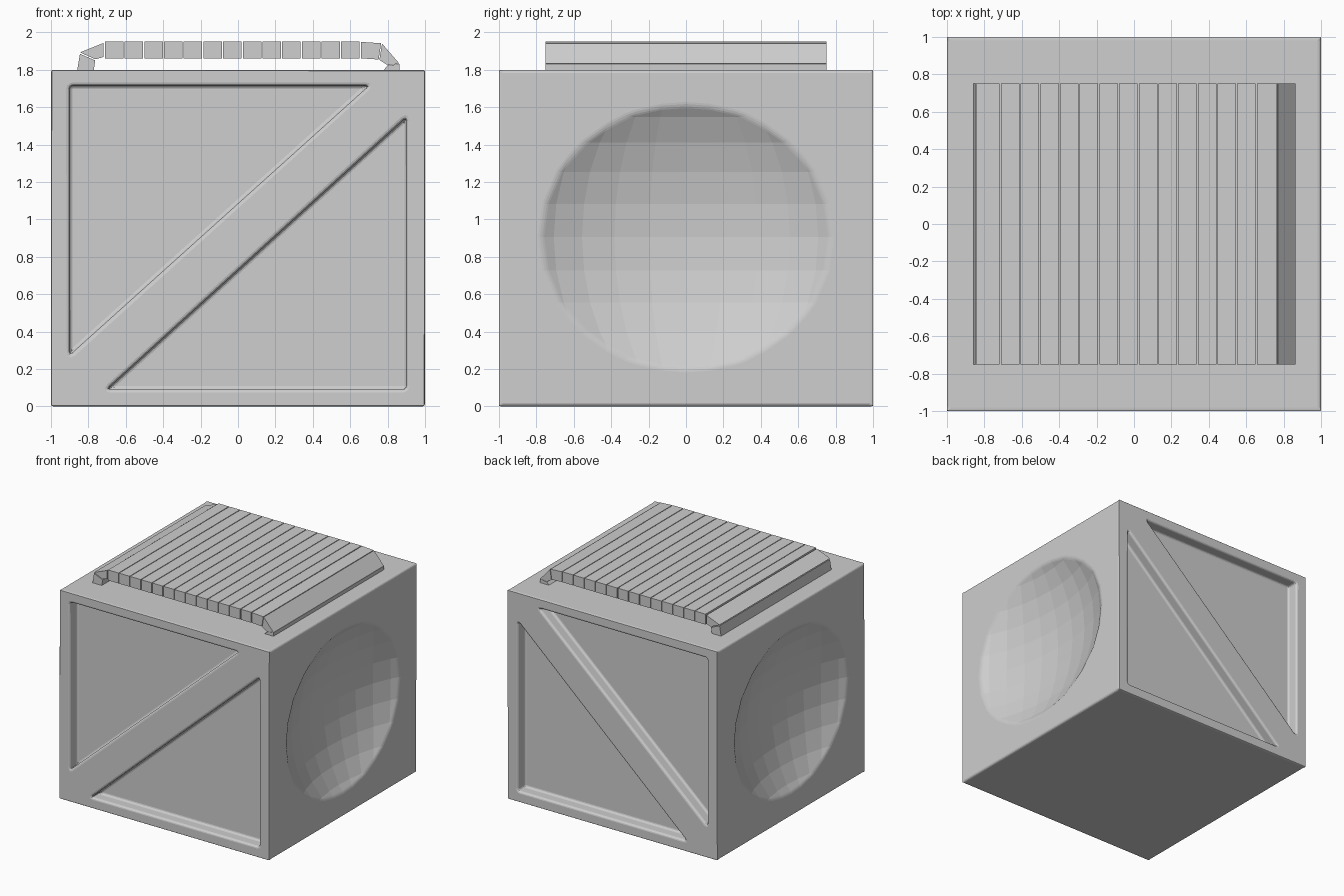
import bpy, bmesh, math

if "Cube" in bpy.data.objects:
    bpy.data.objects.remove(bpy.data.objects["Cube"])

grey = bpy.data.materials.new("mid_grey")
grey.diffuse_color = (0.62, 0.62, 0.62, 1)
grey.use_nodes = True
grey.node_tree.nodes["Principled BSDF"].inputs["Base Color"].default_value = grey.diffuse_color


def prism(name, pieces, y0, y1):
    """Extrude closed (x, z) outlines along y into one object."""
    bm = bmesh.new()
    for outline in pieces:
        face = bm.faces.new([bm.verts.new((x, y0, z)) for x, z in outline])
        ext = bmesh.ops.extrude_face_region(bm, geom=[face])
        verts = [v for v in ext["geom"] if isinstance(v, bmesh.types.BMVert)]
        bmesh.ops.translate(bm, vec=(0, y1 - y0, 0), verts=verts)
    bmesh.ops.recalc_face_normals(bm, faces=bm.faces)
    mesh = bpy.data.meshes.new(name)
    bm.to_mesh(mesh)
    bm.free()
    obj = bpy.data.objects.new(name, mesh)
    bpy.context.collection.objects.link(obj)
    mesh.materials.append(grey)
    return obj


# Crate body
body = prism("crate_body", [[(-1, 0), (1, 0), (1, 1.8), (-1, 1.8)]], -1, 1)

# Recessed triangle panels, front and back
triangles = [[(-0.9, 1.715), (0.7, 1.715), (-0.9, 0.275)],
             [(0.9, 1.545), (0.9, 0.092), (-0.7, 0.092)]]
cutters = [prism("front_panel_cutter", triangles, -1.2, -0.9),
           prism("back_panel_cutter", triangles, 0.9, 1.2)]

# Shallow round dents on both sides
flat = 0.5
for side in (-1, 1):
    bpy.ops.mesh.primitive_uv_sphere_add(segments=32, ring_count=16, radius=1,
                                         location=(side * (1 + 0.625 * flat), 0, 0.905))
    dent = bpy.context.object
    dent.name = "side_dent_cutter"
    dent.scale = (flat, 1, 0.91)
    dent.data.materials.append(grey)
    cutters.append(dent)

for cutter in cutters:
    cutter.hide_render = True
    mod = body.modifiers.new("cut", 'BOOLEAN')
    mod.operation = 'DIFFERENCE'
    mod.solver = 'EXACT'
    mod.object = cutter

# Softened edges
bevel = body.modifiers.new("edge_bevel", 'BEVEL')
bevel.width = 0.018
bevel.segments = 3
bevel.limit_method = 'ANGLE'
bevel.angle_limit = math.radians(22)
bevel.miter_outer = 'MITER_ARC'
bevel.use_clamp_overlap = False

bpy.context.view_layer.objects.active = body
for mod in list(body.modifiers):
    bpy.ops.object.modifier_apply(modifier=mod.name)
for cutter in cutters:
    bpy.data.objects.remove(cutter)

# Slatted cover: bent end slats plus a row of even slats
slats = [
    [(-0.86, 1.795), (-0.772, 1.795), (-0.763, 1.85), (-0.845, 1.885)],
    [(-0.845, 1.893), (-0.762, 1.856), (-0.72, 1.868), (-0.72, 1.943)],
    [(0.657, 1.861), (0.752, 1.855), (0.765, 1.942), (0.657, 1.949)],
    [(0.756, 1.853), (0.8, 1.824), (0.863, 1.833), (0.77, 1.94)],
    [(0.775, 1.795), (0.863, 1.795), (0.863, 1.831), (0.8, 1.822)],
]
for i in range(13):
    x = -0.711 + 0.1052 * i
    slats.append([(x, 1.86), (x + 0.099, 1.86), (x + 0.099, 1.95), (x, 1.95)])
prism("slatted_cover", slats, -0.75, 0.75)
